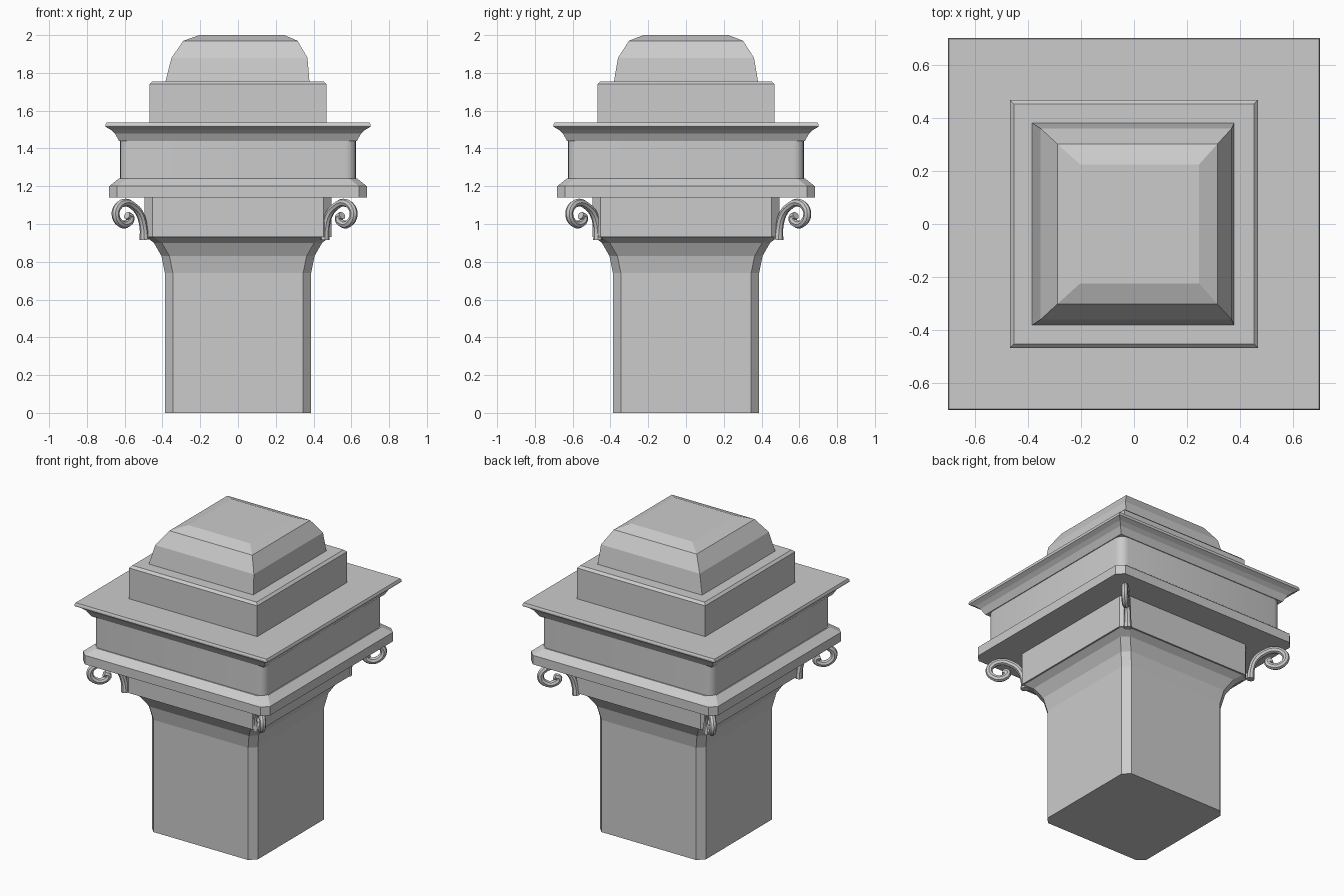
import bpy, bmesh, math
from math import radians, sin, cos, pi

old = bpy.data.objects.get("Cube")
if old:
    bpy.data.objects.remove(old, do_unlink=True)

stone = bpy.data.materials.new("grey stone")
stone.use_nodes = True
GREY = (0.6, 0.6, 0.6, 1)
stone.diffuse_color = GREY
stone.node_tree.nodes["Principled BSDF"].inputs["Base Color"].default_value = GREY


def outline(half, corner, steps):
    """Square outline with sharp (0), chamfered (1) or rounded corners."""
    points = []
    for k in range(4):
        for s in range(steps + 1):
            a = k * pi / 2 + (s / steps if steps else 0) * pi / 2
            q = k * pi / 2 + pi / 4
            inner = (half - corner) * math.sqrt(2)
            points.append((inner * cos(q) + corner * cos(a),
                           inner * sin(q) + corner * sin(a)))
    if steps == 0:
        points = [(half * x, half * y) for x, y in ((1, 1), (-1, 1), (-1, -1), (1, -1))]
    return points


def stack(name, levels, corner=0, steps=0, smooth=False):
    """Loft square outlines through levels of (z, half width, x offset)."""
    bm = bmesh.new()
    rings = []
    for z, half, *shift in levels:
        dx = shift[0] if shift else 0
        rings.append([bm.verts.new((x + dx, y, z)) for x, y in outline(half, corner, steps)])
    n = len(rings[0])
    for low, high in zip(rings, rings[1:]):
        for i in range(n):
            j = (i + 1) % n
            bm.faces.new((low[i], low[j], high[j], high[i]))
    bm.faces.new(rings[0][::-1])
    bm.faces.new(rings[-1])
    bmesh.ops.recalc_face_normals(bm, faces=bm.faces)
    mesh = bpy.data.meshes.new(name)
    bm.to_mesh(mesh)
    bm.free()
    mesh.materials.append(stone)
    obj = bpy.data.objects.new(name, mesh)
    bpy.context.collection.objects.link(obj)
    if smooth:
        shade(obj)
    return obj


def shade(obj):
    bpy.ops.object.select_all(action='DESELECT')
    obj.select_set(True)
    bpy.context.view_layer.objects.active = obj
    bpy.ops.object.shade_smooth_by_angle(angle=radians(40))


# Post with flared top, and the neck above it
stack("shaft", [(0, 0.387), (0.74, 0.387), (0.83, 0.405), (0.9, 0.445), (0.93, 0.485)], 0.042, 1)
stack("neck", [(0.93, 0.495), (1.14, 0.495)], 0.042, 1)

# Tray, rounded frieze and flared cornice
stack("tray", [(1.14, 0.682), (1.2, 0.682), (1.24, 0.632)], 0.042, 1)
stack("frieze", [(1.24, 0.625), (1.44, 0.625)], 0.055, 4, smooth=True)
stack("cornice", [(1.44, 0.63), (1.48, 0.652), (1.5, 0.675), (1.515, 0.702), (1.525, 0.702), (1.537, 0.697)])

# Plinth and faceted cushion on top
stack("plinth", [(1.535, 0.468), (1.74, 0.468), (1.755, 0.453)])
stack("cushion", [(1.755, 0.381, -0.003), (1.88, 0.36, 0.008), (1.97, 0.302, 0.013), (2.0, 0.225, 0.021)])

# Curled scrolls under the tray corners: (distance along one axis, z)
SCROLL = [(0.478, 0.917), (0.482, 0.98), (0.502, 1.055), (0.54, 1.097), (0.577, 1.113),
          (0.617, 1.092), (0.63, 1.05), (0.609, 1.007), (0.573, 1.0), (0.551, 1.033), (0.57, 1.045)]
curve = bpy.data.curves.new("scroll_path", 'CURVE')
curve.dimensions = '3D'
curve.bevel_depth = 0.021
curve.bevel_resolution = 2
curve.resolution_u = 4
curve.use_fill_caps = True
spline = curve.splines.new('BEZIER')
spline.bezier_points.add(len(SCROLL) - 1)
for p, (r, z) in zip(spline.bezier_points, SCROLL):
    p.co = (r, r, z)
    p.handle_left_type = p.handle_right_type = 'AUTO'
spline.bezier_points[0].radius = 1.2
path = bpy.data.objects.new("scroll_path", curve)
bpy.context.collection.objects.link(path)
bpy.context.view_layer.update()
scroll_mesh = bpy.data.meshes.new_from_object(path.evaluated_get(bpy.context.evaluated_depsgraph_get()))
bpy.data.objects.remove(path, do_unlink=True)
scroll_mesh.materials.clear()
scroll_mesh.materials.append(stone)

for k, name in enumerate(("back_left", "back_right", "front_right", "front_left")):
    scroll = bpy.data.objects.new(name + "_scroll", scroll_mesh)
    scroll.rotation_euler.z = k * pi / 2
    scroll.location = (-0.018, 0.012, 0)
    bpy.context.collection.objects.link(scroll)
    if k == 0:
        shade(scroll)
